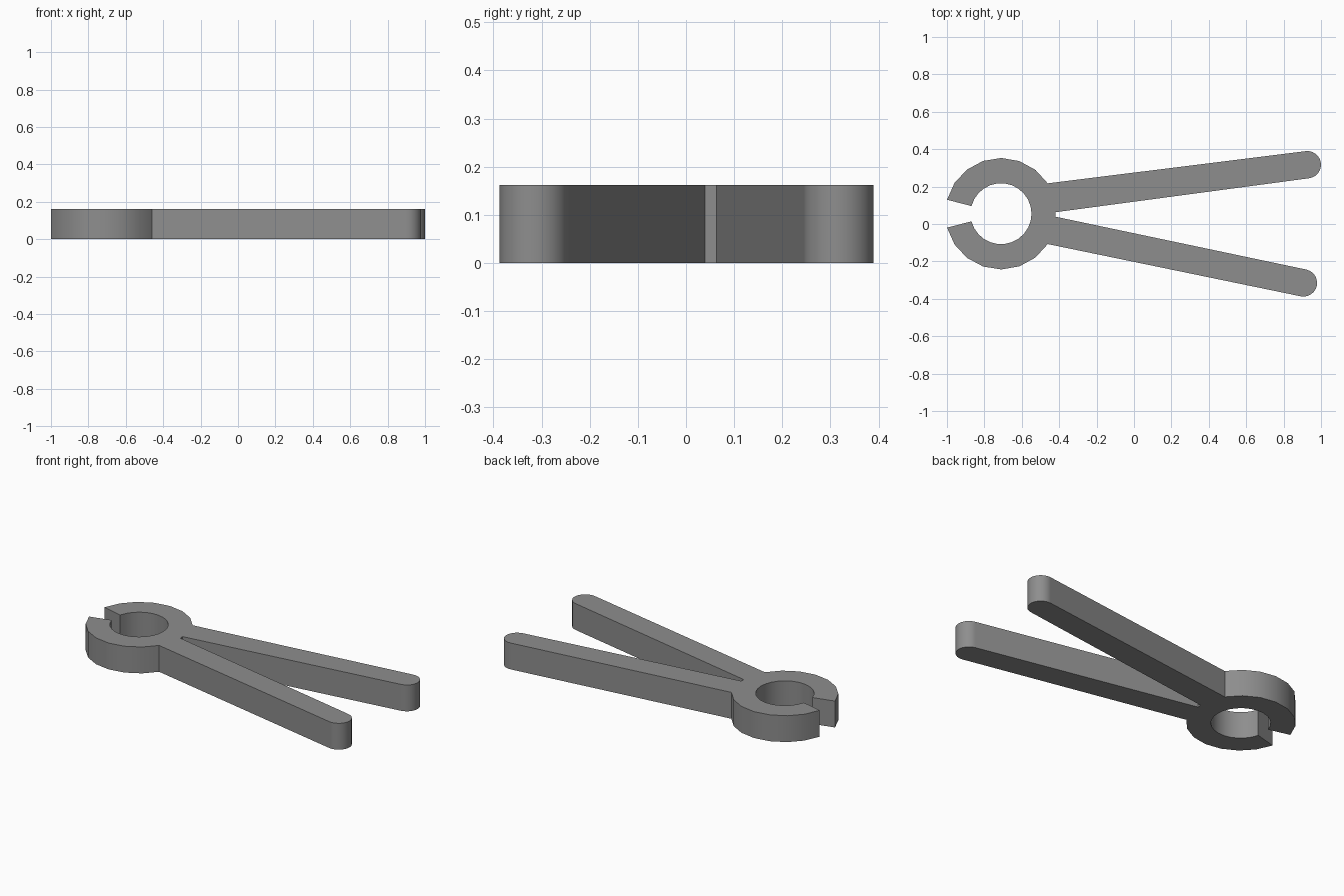
import bpy, bmesh
from math import radians, cos, sin

if "Cube" in bpy.data.objects:
    bpy.data.objects.remove(bpy.data.objects["Cube"])

HEIGHT = 0.162
CX, CY = -0.711, 0.055      # ring centre
R_OUT, R_IN = 0.298, 0.163
GAP, JOIN = 165.5, 33.0     # half angles of the ring opening and the arm roots
R_ARM = 0.073


def arc(cx, cy, r, a0, a1, n):
    """Points along an arc, angles in degrees."""
    angles = [radians(a0 + (a1 - a0) * i / n) for i in range(n + 1)]
    return [(cx + r * cos(a), cy + r * sin(a)) for a in angles]


def arm_tip(cx, cy, tilt):
    """Rounded arm end, clockwise."""
    return arc(cx, cy, R_ARM, tilt + 90, tilt - 90, 12)


# One clockwise outline: open ring with two diverging arms
outline = arc(CX, CY, R_OUT, GAP, JOIN, 7)
outline += arm_tip(0.927, 0.317, 7.35)
outline += [(-0.42, 0.063), (-0.42, 0.039)]
outline += arm_tip(0.906, -0.315, -11.7)
outline += arc(CX, CY, R_OUT, -JOIN, -GAP, 7)
outline += arc(CX, CY, R_IN, -GAP, GAP, 24)

# Extrude the outline to a solid
bm = bmesh.new()
base = bm.faces.new([bm.verts.new((x, y, 0)) for x, y in outline])
ext = bmesh.ops.extrude_face_region(bm, geom=[base], use_keep_orig=True)
top = [v for v in ext["geom"] if isinstance(v, bmesh.types.BMVert)]
bmesh.ops.translate(bm, verts=top, vec=(0, 0, HEIGHT))
bmesh.ops.recalc_face_normals(bm, faces=bm.faces[:])
mesh = bpy.data.meshes.new("ring_clip")
bm.to_mesh(mesh)
bm.free()

# Dark grey material
grey = bpy.data.materials.new("dark_grey")
grey.diffuse_color = (0.27, 0.27, 0.27, 1)
grey.use_nodes = True
grey.node_tree.nodes["Principled BSDF"].inputs["Base Color"].default_value = grey.diffuse_color
mesh.materials.append(grey)

clip = bpy.data.objects.new("ring_clip", mesh)
bpy.context.collection.objects.link(clip)
bpy.context.view_layer.objects.active = clip
clip.select_set(True)
bpy.ops.object.shade_smooth_by_angle(angle=radians(30))

# Keep the long arm sides flat next to the rounded tips
weighted = clip.modifiers.new("flat_sides", "WEIGHTED_NORMAL")
weighted.keep_sharp = True
weighted.weight = 100
